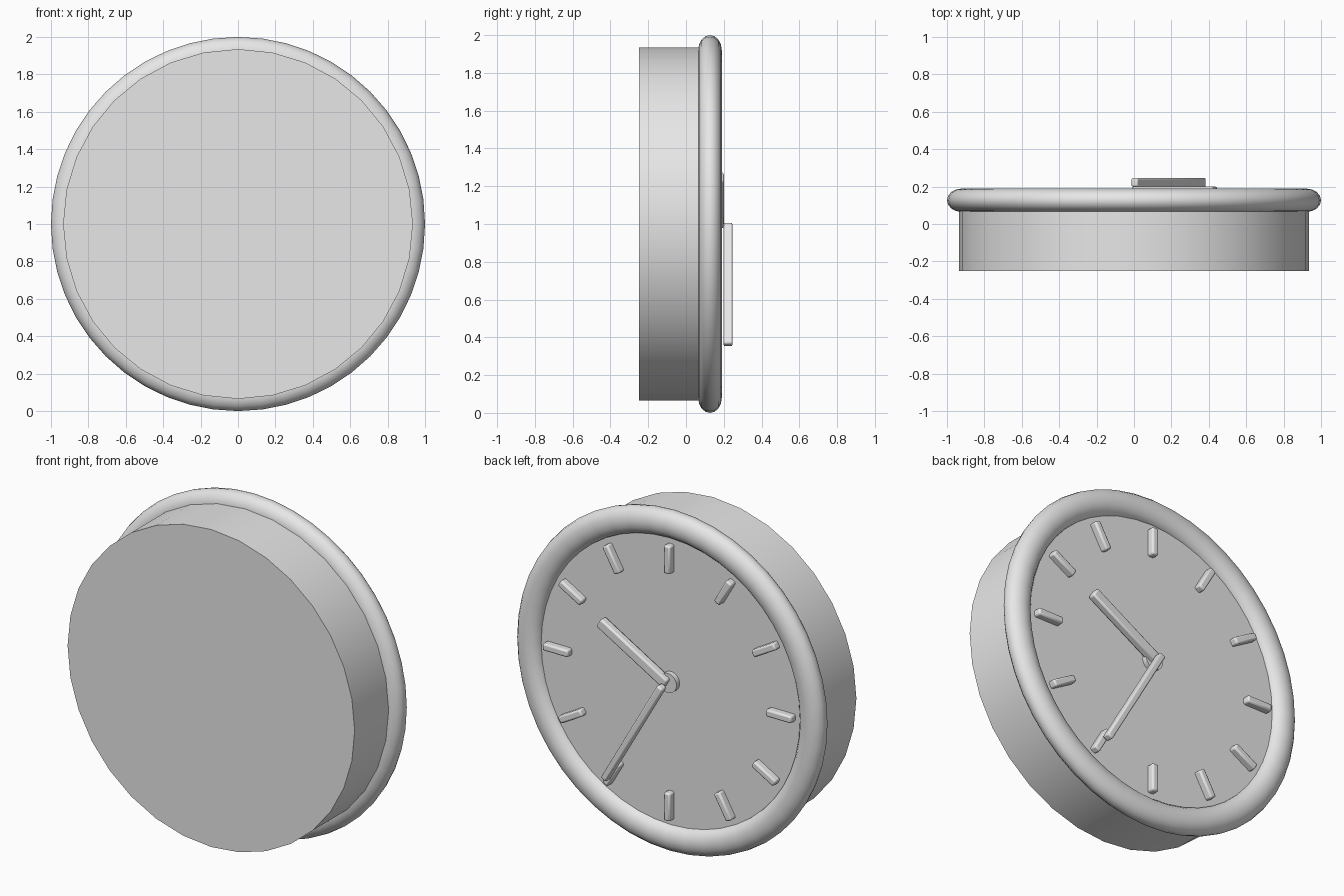
import bpy
from math import radians, pi
from mathutils import Matrix, Vector

cube = bpy.data.objects.get("Cube")
if cube:
    bpy.data.objects.remove(cube, do_unlink=True)

grey = bpy.data.materials.new("light grey")
grey.use_nodes = True
colour = (0.8, 0.8, 0.8, 1)
grey.diffuse_color = colour
grey.node_tree.nodes["Principled BSDF"].inputs["Base Color"].default_value = colour

CENTRE = Vector((0, 0, 1))
FACE_Y = 0.14


def finish(name, angle=40):
    ob = bpy.context.object
    ob.name = ob.data.name = name
    ob.data.materials.clear()
    ob.data.materials.append(grey)
    bpy.ops.object.transform_apply(location=False, rotation=True, scale=True)
    bpy.ops.object.shade_smooth_by_angle(angle=radians(angle))
    return ob


def disc(name, radius, y0, y1, sides=32):
    bpy.ops.mesh.primitive_cylinder_add(
        vertices=sides, radius=radius, depth=y1 - y0,
        location=(0, (y0 + y1) / 2, 1), rotation=(pi / 2, 0, 0))
    return finish(name)


def bar(name, hour, start, end, width, y0, y1):
    """Bevelled bar lying on the dial, pointing at a given hour."""
    # the dial faces +y, so clockwise runs from +z towards -x
    turn = Matrix.Rotation(-radians(hour * 30), 4, "Y")
    bpy.ops.mesh.primitive_cube_add(size=1)
    ob = bpy.context.object
    size = Matrix.Diagonal((width, y1 - y0, end - start, 1))
    offset = Matrix.Translation((0, (y0 + y1) / 2, (start + end) / 2))
    ob.data.transform(turn @ offset @ size)
    ob.location = CENTRE
    finish(name, 30)
    bevel = ob.modifiers.new("soft edges", "BEVEL")
    bevel.width = 0.01
    bevel.segments = 2
    return ob


# Case with the dial as its rear cap
disc("case", 0.935, -0.25, FACE_Y)

# Rounded rim, slightly flattened front to back
bpy.ops.mesh.primitive_torus_add(
    major_segments=48, minor_segments=16, major_radius=0.921, minor_radius=0.079,
    location=(0, 0.127, 1), rotation=(pi / 2, 0, 0))
bpy.context.object.scale.z = 0.79
finish("rim", 60)

# Hour markers
for hour in range(1, 13):
    bar(f"hour_marker_{hour}", hour, 0.645, 0.81, 0.042, FACE_Y - 0.01, 0.182)

# Hub and hands
disc("hub", 0.057, FACE_Y - 0.01, 0.17)
bar("hour_hand", 10, 0, 0.5, 0.06, 0.152, 0.2)
bar("minute_hand", 7, 0, 0.74, 0.04, 0.198, 0.247)
